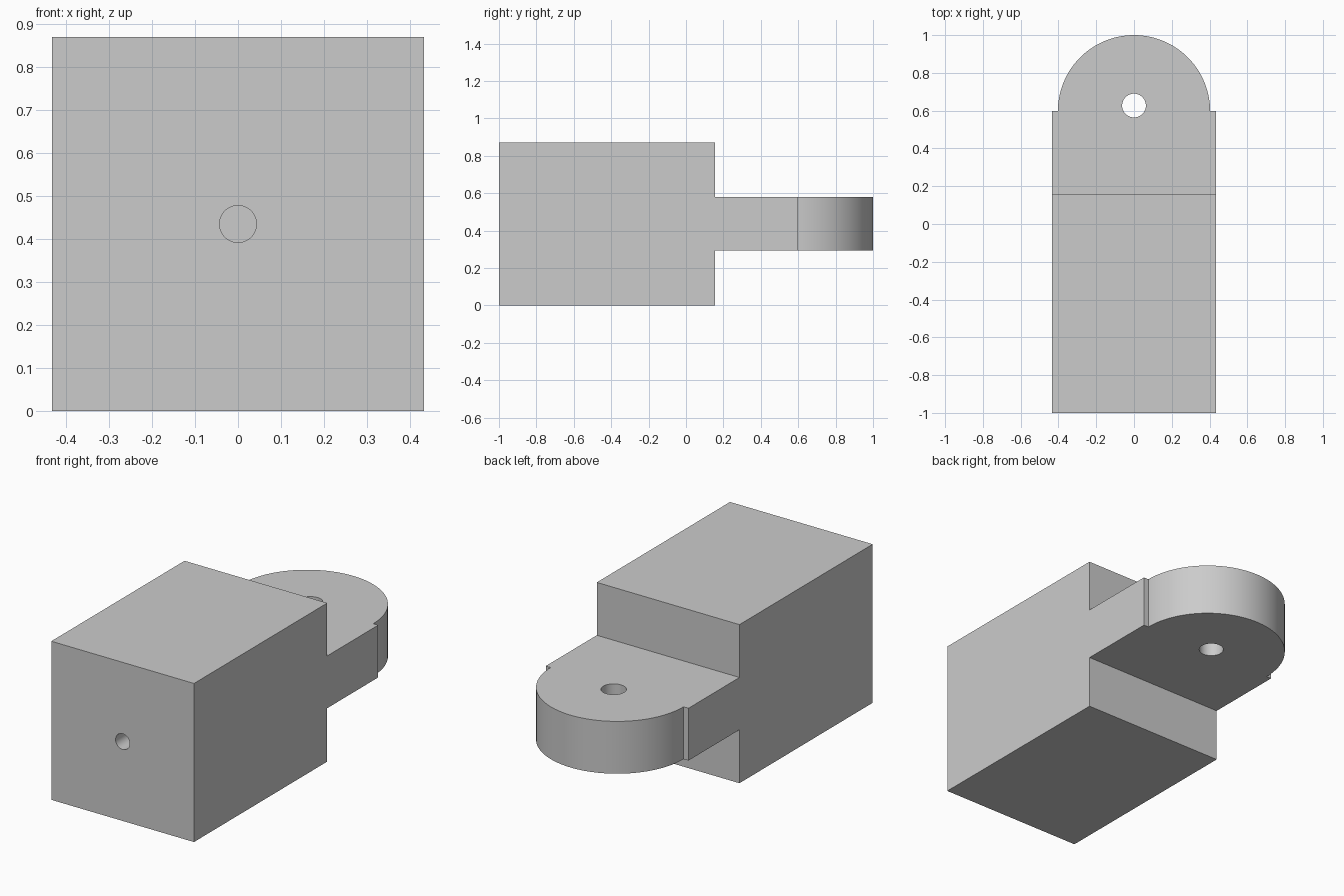
import bpy, bmesh, math

cube = bpy.data.objects.get("Cube")
if cube:
    bpy.data.objects.remove(cube, do_unlink=True)

WIDTH = 0.433            # half width of the block
HEIGHT = 0.87
STEP_Y = 0.155           # back face of the block
SHOULDER_Y = 0.597       # where the rounded end begins
RADIUS = 0.403
LOW, HIGH = 0.293, 0.58  # underside and top of the tongue

grey = bpy.data.materials.new("plain_grey")
grey.use_nodes = True
colour = (0.6, 0.6, 0.6, 1)
grey.diffuse_color = colour
grey.node_tree.nodes["Principled BSDF"].inputs["Base Color"].default_value = colour


def prism(name, outline, bottom, top):
    """Extrude a plan outline between two heights."""
    bm = bmesh.new()
    face = bm.faces.new([bm.verts.new((x, y, bottom)) for x, y in outline])
    new = bmesh.ops.extrude_face_region(bm, geom=[face], use_keep_orig=True)["geom"]
    verts = [v for v in new if isinstance(v, bmesh.types.BMVert)]
    bmesh.ops.translate(bm, verts=verts, vec=(0, 0, top - bottom))
    bmesh.ops.recalc_face_normals(bm, faces=bm.faces)
    mesh = bpy.data.meshes.new(name)
    bm.to_mesh(mesh)
    bm.free()
    obj = bpy.data.objects.new(name, mesh)
    bpy.context.collection.objects.link(obj)
    mesh.materials.append(grey)
    return obj


def drill(name, radius, depth, location, rotation=(0, 0, 0)):
    bpy.ops.mesh.primitive_cylinder_add(vertices=48, radius=radius, depth=depth,
                                        location=location, rotation=rotation)
    obj = bpy.context.object
    obj.name = name
    obj.hide_render = True
    obj.data.materials.append(grey)
    return obj


def combine(target, other, operation):
    mod = target.modifiers.new(other.name, "BOOLEAN")
    mod.operation = operation
    mod.solver = "EXACT"
    mod.object = other
    bpy.context.view_layer.objects.active = target
    bpy.ops.object.modifier_apply(modifier=mod.name)
    bpy.data.objects.remove(other, do_unlink=True)


# Main block
body = prism("hitch_block", [(-WIDTH, -1), (WIDTH, -1), (WIDTH, STEP_Y), (-WIDTH, STEP_Y)],
             0, HEIGHT)

# Tongue with small shoulders and a round end
arc = [(RADIUS * math.cos(math.pi * i / 64), SHOULDER_Y + RADIUS * math.sin(math.pi * i / 64))
       for i in range(65)]
inner = STEP_Y - 0.1
tongue = prism("tongue", [(-WIDTH, inner), (WIDTH, inner), (WIDTH, SHOULDER_Y)] + arc
               + [(-WIDTH, SHOULDER_Y)], LOW, HIGH)
combine(body, tongue, "UNION")

# Pin hole through the tongue and blind bore in the front
combine(body, drill("pin_hole", 0.063, 1, (0, 0.627, 0.435)), "DIFFERENCE")
combine(body, drill("front_bore", 0.043, 1.16, (0, -1, 0.435), (math.pi / 2, 0, 0)), "DIFFERENCE")

bpy.ops.object.select_all(action="DESELECT")
body.select_set(True)
bpy.context.view_layer.objects.active = body
bpy.ops.object.shade_smooth_by_angle(angle=math.radians(30))
